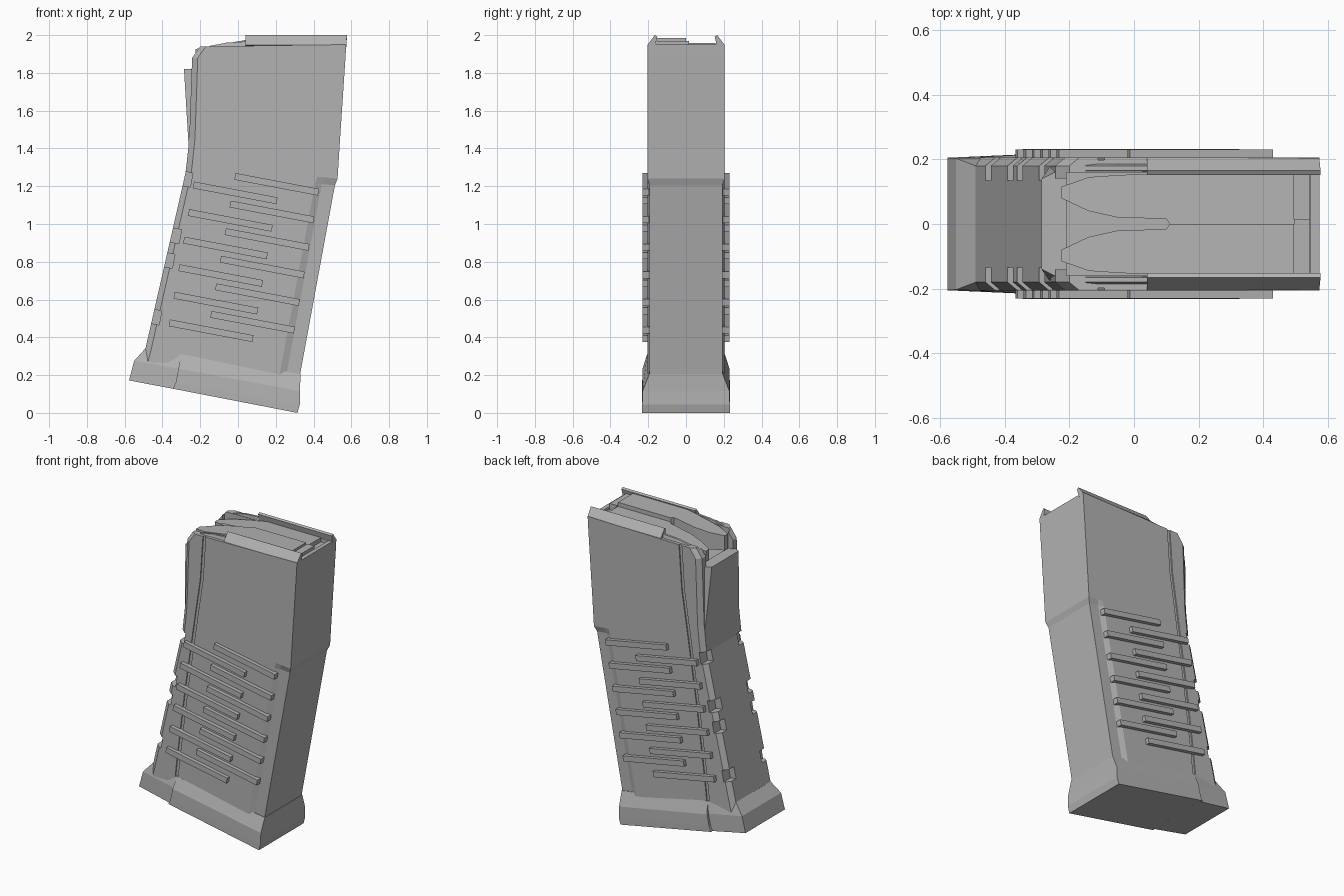
import bpy, bmesh
from mathutils import Matrix

cube = bpy.data.objects.get("Cube")
if cube:
    bpy.data.objects.remove(cube, do_unlink=True)

GREY = (0.45, 0.45, 0.45, 1)
grey = bpy.data.materials.new("matte grey polymer")
grey.use_nodes = True
grey.diffuse_color = GREY
grey.node_tree.nodes["Principled BSDF"].inputs["Base Color"].default_value = GREY
TILT = 0.187  # lean of the lower body


def finish(name, bm):
    bmesh.ops.recalc_face_normals(bm, faces=bm.faces)
    mesh = bpy.data.meshes.new(name)
    bm.to_mesh(mesh)
    bm.free()
    mesh.materials.append(grey)
    ob = bpy.data.objects.new(name, mesh)
    bpy.context.collection.objects.link(ob)
    return ob


def add_loft(bm, rings):
    rows = [[bm.verts.new(p) for p in ring] for ring in rings]
    n = len(rows[0])
    for a, b in zip(rows, rows[1:]):
        for i in range(n):
            j = (i + 1) % n
            bm.faces.new((a[i], a[j], b[j], b[i]))
    bm.faces.new(rows[0])
    bm.faces.new(rows[-1][::-1])


def loft(name, *stacks):
    bm = bmesh.new()
    for rings in stacks:
        add_loft(bm, rings)
    return finish(name, bm)


def add_box(bm, center, size, tilt=0.0):
    m = Matrix.Translation(center) @ Matrix.Rotation(tilt, 4, 'Y') @ Matrix.Diagonal((*size, 1))
    bmesh.ops.create_cube(bm, size=1, matrix=m)


def cut(ob, cutter):
    mod = ob.modifiers.new("cut", 'BOOLEAN')
    mod.operation, mod.solver, mod.object = 'DIFFERENCE', 'EXACT', cutter
    bpy.context.view_layer.objects.active = ob
    bpy.ops.object.modifier_apply(modifier=mod.name)
    bpy.data.objects.remove(cutter, do_unlink=True)


def mirrored(half):
    # half section runs from back to front on the +y side
    return half + [(x, -y, z) for x, y, z in reversed(half)]


def section(xb, zb, xf, zf, y_front):
    # chamfered back corners, flat side, relieved front corner
    pts = [(xb, 0.18), (xb + 0.03, 0.205), (xf - 0.105, 0.205), (xf - 0.07, y_front), (xf, y_front)]
    slope = (zf - zb) / (xf - xb)
    return mirrored([(x, y, zb + slope * (x - xb)) for x, y in pts])


# Main body: leaning lower half, step, straighter upper half
body = loft("magazine_body", [
    section(-0.515, 0.24, 0.31, 0.09, 0.192),
    section(-0.49, 0.34, 0.328, 0.2, 0.192),
    section(-0.278, 1.27, 0.513, 1.205, 0.192),
    section(-0.272, 1.32, 0.527, 1.24, 0.205),
    section(-0.258, 1.45, 0.537, 1.4, 0.205),
    section(-0.243, 1.88, 0.569, 1.88, 0.205),
    section(-0.2, 1.94, 0.573, 1.95, 0.205)])

# Top opening with lowered back wall
bm = bmesh.new()
add_box(bm, (0.168, 0, 1.95), (0.755, 0.32, 0.3))
cut(body, finish("opening_cutter", bm))
bm = bmesh.new()
add_box(bm, (-0.25, 0, 1.97), (0.2, 0.28, 0.3))
cut(body, finish("back_slot_cutter", bm))

# Corner notches on the back
bm = bmesh.new()
for x, z in ((-0.27, 1.24), (-0.33, 0.94), (-0.365, 0.81), (-0.435, 0.51)):
    for s in (-1, 1):
        add_box(bm, (x - 0.015, s * 0.185, z), (0.08, 0.1, 0.075), TILT)
cut(body, finish("notch_cutter", bm))

# Seam grooves running down both sides
SEAM = [(-0.1, 1.97), (-0.122, 1.65), (-0.16, 1.4), (-0.23, 0.92), (-0.29, 0.44), (-0.31, 0.25)]
grooves = []
for s in (-1, 1):
    grooves.append([[(x - 0.01, s * 0.198, z), (x + 0.01, s * 0.198, z),
                     (x + 0.01, s * 0.25, z), (x - 0.01, s * 0.25, z)] for x, z in SEAM])
cut(body, loft("seam_cutter", *grooves))

# Staggered grip ribs, two columns on each side
bm = bmesh.new()
for i in range(6):
    for x, z in ((0.205, 1.21), (-0.015, 1.165)):
        for s in (-1, 1):
            add_box(bm, (x - 0.0255 * i, s * 0.212, z - 0.146 * i), (0.45, 0.036, 0.036), TILT)
finish("grip_ribs", bm)


# Flared base: wide front part and narrower back part
def base_ring(xb, zb, xf, zf, yb, yf):
    return mirrored([(xb, yb, zb), (xf, yf, zf)])


loft("base_front", [
    base_ring(-0.345, 0.128, 0.315, 0.0, 0.232, 0.232),
    base_ring(-0.33, 0.16, 0.327, 0.045, 0.232, 0.232),
    base_ring(-0.315, 0.235, 0.327, 0.115, 0.23, 0.23),
    base_ring(-0.3, 0.31, 0.332, 0.205, 0.206, 0.195)])
loft("base_back", [
    base_ring(-0.577, 0.172, -0.33, 0.125, 0.205, 0.216),
    base_ring(-0.55, 0.275, -0.31, 0.234, 0.203, 0.216),
    base_ring(-0.49, 0.342, -0.295, 0.309, 0.18, 0.206)])

# Slanted feed lips and the low lips behind them
lips, low_lips = [], []
for s in (-1, 1):
    lips.append([[(x + d, s * y, z) for y, z, d in
                  ((0.205, 1.947, 0), (0.165, 2.0, e), (0.152, 1.992, e), (0.165, 1.935, 0))]
                 for x, e in ((0.04, 0), (0.573, 0.004))])
    low_lips.append([[(x, s * y, z) for y, z in
                      ((0.188, 1.93), (0.18, top), (0.165, top), (0.162, 1.93))]
                     for x, top in ((-0.15, 1.943), (-0.06, 1.96), (0.04, 1.966))])
loft("feed_lips", *lips)
loft("rear_low_lips", *low_lips)

# Outward-leaning guide on the upper back
loft("back_guide", [
    mirrored([(-0.262, 0.175, 1.42), (-0.24, 0.175, 1.42)]),
    mirrored([(-0.286, 0.14, 1.82), (-0.235, 0.165, 1.82)])])

# Two-lobed follower, one side raised
LOBE = [(-0.225, 0.08), (-0.225, 0.115), (-0.14, 0.145), (-0.04, 0.152), (0.1, 0.155), (0.495, 0.155),
        (0.495, 0.0), (0.11, 0.0), (0.1, 0.016), (-0.05, 0.02), (-0.14, 0.04)]
for name, s, top in (("follower_high_side", -1, 1.985), ("follower_low_side", 1, 1.958)):
    loft(name, [[(x, s * y, 1.83) for x, y in LOBE],
                [(x, s * y, top - 0.18 * max(0, 0.1 - x)) for x, y in LOBE]])
bm = bmesh.new()
add_box(bm, (0.52, -0.07, 1.9), (0.05, 0.17, 0.14))
add_box(bm, (0.52, 0.085, 1.88), (0.05, 0.14, 0.1))
finish("follower_front_step", bm)
